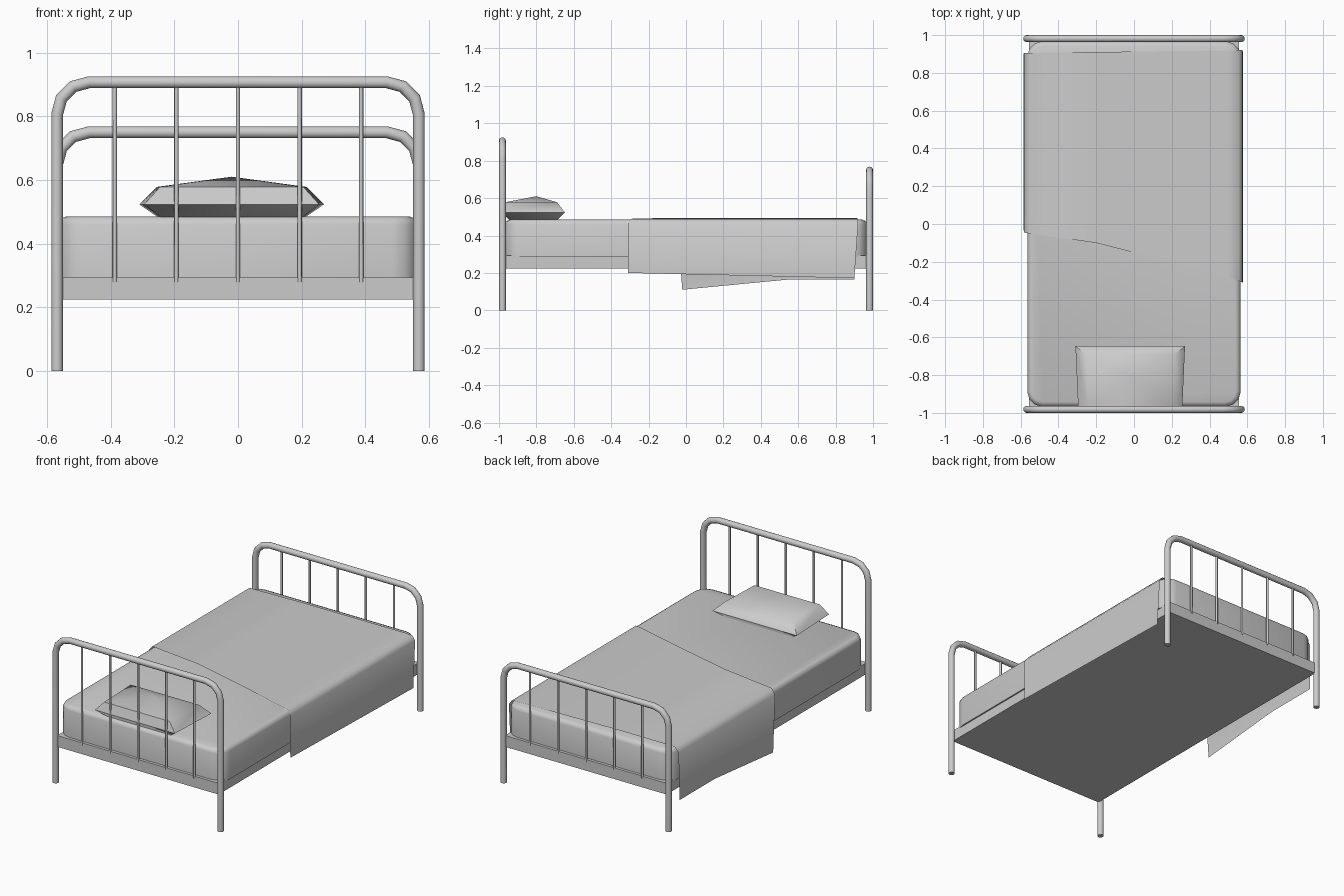
import bpy
import bmesh
from math import pi, sin, cos, radians
from mathutils import Vector

default = bpy.data.objects.get("Cube")
if default:
    bpy.data.objects.remove(default, do_unlink=True)

GREY = (0.6, 0.6, 0.6, 1)
grey = bpy.data.materials.new("light_grey")
grey.use_nodes = True
grey.diffuse_color = GREY
grey.node_tree.nodes["Principled BSDF"].inputs["Base Color"].default_value = GREY


def finish(name, bm, smooth_angle=None, fix_normals=True):
    """Turn a bmesh into a named, shaded object."""
    if fix_normals:
        bmesh.ops.recalc_face_normals(bm, faces=bm.faces)
    mesh = bpy.data.meshes.new(name)
    bm.to_mesh(mesh)
    bm.free()
    mesh.materials.append(grey)
    ob = bpy.data.objects.new(name, mesh)
    bpy.context.collection.objects.link(ob)
    if smooth_angle:
        bpy.ops.object.select_all(action="DESELECT")
        ob.select_set(True)
        bpy.context.view_layer.objects.active = ob
        bpy.ops.object.shade_smooth_by_angle(angle=radians(smooth_angle))
    return ob


def box(bm, lo, hi):
    lo, hi = Vector(lo), Vector(hi)
    geo = bmesh.ops.create_cube(bm, size=1)
    for v in geo["verts"]:
        v.co = (lo + hi) / 2 + v.co * (hi - lo)


def tube(bm, path, radius, sides):
    """Sweep a circle along a path lying in an xz plane, mitred at its bends."""
    pts = [Vector(p) for p in path]
    across = Vector((0, 1, 0))
    rings = []
    for i, p in enumerate(pts):
        before = (p - pts[i - 1]).normalized() if i else None
        after = (pts[i + 1] - p).normalized() if i < len(pts) - 1 else before
        before = before or after
        along = (before + after).normalized()
        side = along.cross(across) / along.dot(after)
        rings.append([bm.verts.new(p + radius * (side * cos(a) + across * sin(a)))
                      for a in (2 * pi * k / sides for k in range(sides))])
    for r, s in zip(rings, rings[1:]):
        for k in range(sides):
            n = (k + 1) % sides
            bm.faces.new((r[k], r[n], s[n], s[k]))
    bm.faces.new(rings[0])
    bm.faces.new(rings[-1])


# Tubular end frames: one bent hoop and five upright bars each
POST_X, POST_R, BEND, STEPS = 0.568, 0.0185, 0.1, 3


def end_frame(name, y, top):
    rail = top - POST_R
    half = [(POST_X, 0)]
    for k in range(STEPS + 1):
        a = pi / 2 * k / STEPS
        half.append((POST_X - BEND + BEND * cos(a), rail - BEND + BEND * sin(a)))
    path = [(-x, y, z) for x, z in half] + [(x, y, z) for x, z in reversed(half)]
    bm = bmesh.new()
    tube(bm, path, POST_R, 12)
    finish(name + "_hoop", bm, 40)
    bm = bmesh.new()
    for k in range(-2, 3):
        x = k * 0.1935
        tube(bm, [(x, y, 0.28), (x, y, rail)], 0.0068, 8)
    finish(name + "_bars", bm, 50)


end_frame("headboard", -0.9815, 0.925)
end_frame("footboard", 0.9815, 0.768)

# Bed base
bm = bmesh.new()
box(bm, (-0.556, -0.985, 0.224), (0.556, 0.985, 0.294))
finish("bed_base", bm)

# Mattress: rounded upright corners, then a softened top rim
bm = bmesh.new()
box(bm, (-0.565, -0.967, 0.285), (0.565, 0.967, 0.485))
upright = [e for e in bm.edges if abs(e.verts[0].co.z - e.verts[1].co.z) > 0.1]
bmesh.ops.bevel(bm, geom=upright, offset=0.08, segments=3, profile=0.5, affect="EDGES")
rim = [e for e in bm.edges if all(v.co.z > 0.48 for v in e.verts)]
bmesh.ops.bevel(bm, geom=rim, offset=0.025, segments=2, profile=0.5, affect="EDGES")
finish("mattress", bm, 80)

# Pillow: wide middle seam, smaller rings above and below, raised centre
bm = bmesh.new()


def ring(x0, x1, y0, y1, z, taper):
    corners = ((x0 + taper, y0), (x1 - taper, y0), (x1, y1), (x0, y1))
    return [bm.verts.new((x, y, z)) for x, y in corners]


under = ring(-0.25, 0.21, -0.945, -0.69, 0.482, 0.01)
seam = ring(-0.31, 0.27, -0.985, -0.647, 0.523, 0.015)
upper = ring(-0.255, 0.215, -0.966, -0.69, 0.578, 0.01)
peak = bm.verts.new((-0.02, -0.8, 0.61))
for k in range(4):
    n = (k + 1) % 4
    bm.faces.new((under[k], under[n], seam[n], seam[k]))
    bm.faces.new((seam[k], seam[n], upper[n], upper[k]))
    bm.faces.new((upper[k], upper[n], peak))
bm.faces.new(under)
finish("pillow", bm, 60)

# Blanket: a thin sheet draped crosswise, each column is (x, z, front y, back y)
columns = [(-0.586, None, -0.02, 0.9), (-0.582, 0.46, -0.045, 0.905),
           (-0.555, 0.491, -0.05, 0.906), (-0.2, 0.494, -0.1, 0.91),
           (0.15, 0.492, -0.19, 0.915), (0.5, 0.49, -0.285, 0.919),
           (0.555, 0.487, -0.3, 0.92), (0.575, 0.46, -0.31, 0.92),
           (0.577, None, -0.31, 0.9)]
ROWS = 8
bm = bmesh.new()
grid = []
for x, z, front, back in columns:
    col = []
    for r in range(ROWS + 1):
        t = r / ROWS
        if z is not None:
            height = z
        elif x < 0:
            height = 0.11 + 0.055 * min(1, t / 0.62)   # slanting hem
        else:
            height = 0.2 - 0.028 * t
        col.append(bm.verts.new((x, front + (back - front) * t, height)))
    grid.append(col)
for a, b in zip(grid, grid[1:]):
    for r in range(ROWS):
        bm.faces.new((a[r], b[r], b[r + 1], a[r + 1]))
finish("blanket", bm, 80, fix_normals=False)
